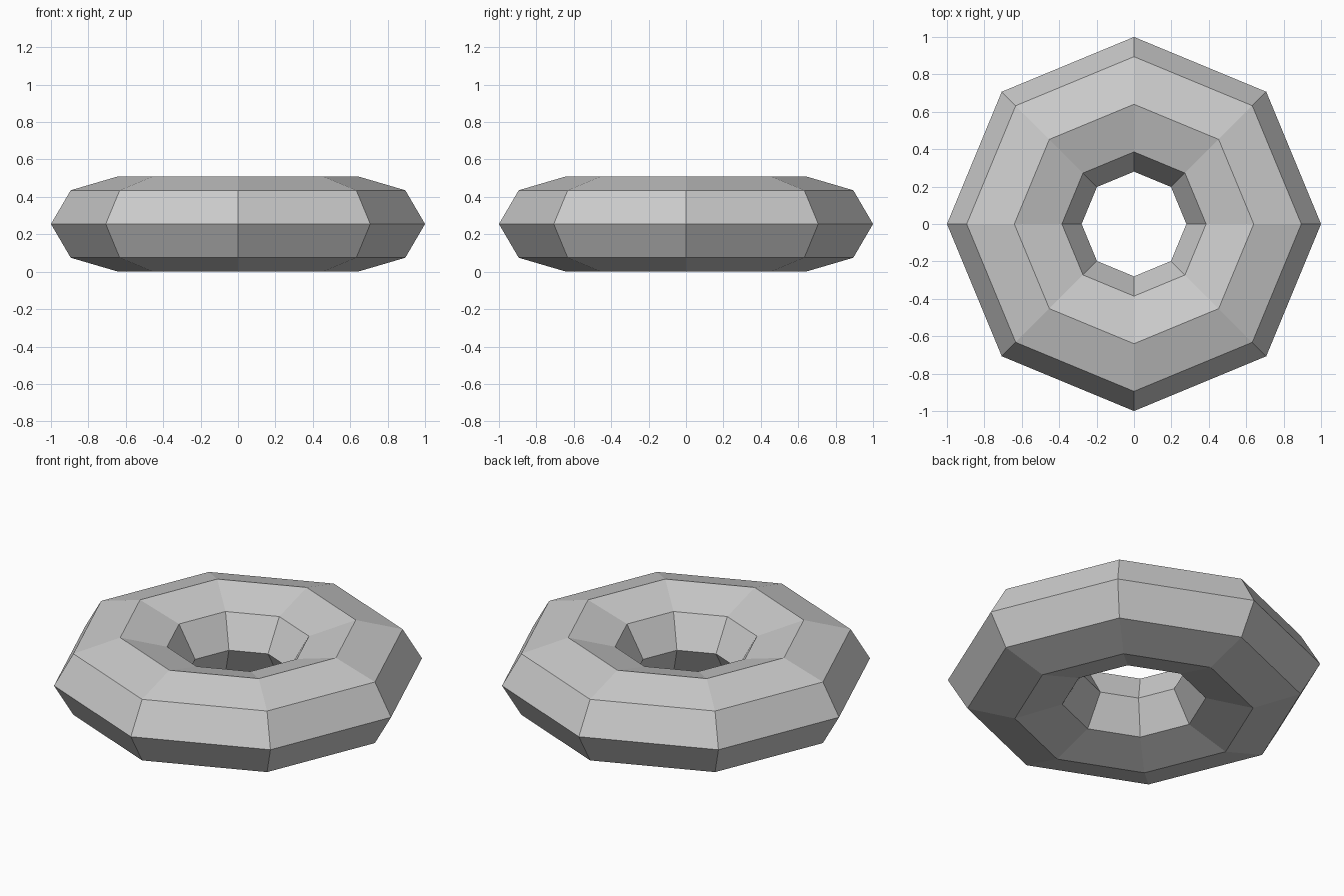
import bpy

cube = bpy.data.objects.get("Cube")
if cube:
    bpy.data.objects.remove(cube, do_unlink=True)

RING_RADIUS = 0.64
TUBE_WIDTH = 0.36    # half width of the tube
TUBE_HEIGHT = 0.255  # half height of the tube

# Plain grey surface
grey = bpy.data.materials.new("light_grey")
grey.use_nodes = True
colour = (0.6, 0.6, 0.6, 1)
grey.diffuse_color = colour
grey.node_tree.nodes["Principled BSDF"].inputs["Base Color"].default_value = colour

# Eight-sided flat-shaded ring with a flattened eight-sided tube
bpy.ops.mesh.primitive_torus_add(
    major_segments=8, minor_segments=8,
    major_radius=RING_RADIUS, minor_radius=TUBE_WIDTH,
    location=(0, 0, TUBE_HEIGHT))
ring = bpy.context.object
ring.name = "ring"
ring.scale.z = TUBE_HEIGHT / TUBE_WIDTH
bpy.ops.object.transform_apply(location=True, rotation=False, scale=True)
bpy.ops.object.shade_flat()
ring.data.materials.append(grey)
